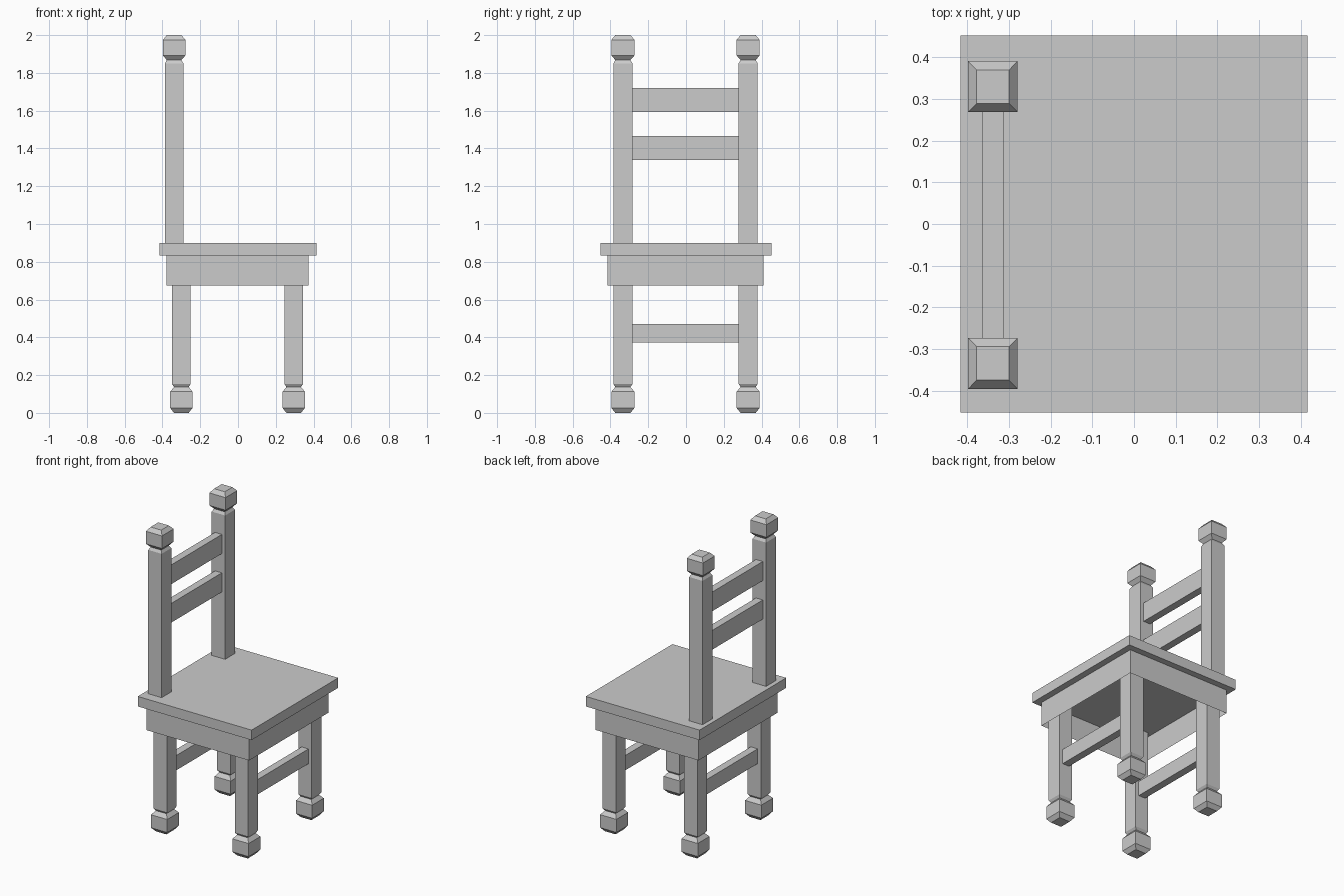
import bpy, bmesh

if "Cube" in bpy.data.objects:
    bpy.data.objects.remove(bpy.data.objects["Cube"])

BACK_LEG_X, FRONT_LEG_X, POST_X = -0.30, 0.295, -0.338


def finish(name, bm):
    bmesh.ops.recalc_face_normals(bm, faces=bm.faces)
    mesh = bpy.data.meshes.new(name)
    bm.to_mesh(mesh)
    bm.free()
    obj = bpy.data.objects.new(name, mesh)
    bpy.context.collection.objects.link(obj)
    return obj


def box(name, x0, x1, y0, y1, z0, z1, open_bottom=False):
    bm = bmesh.new()
    bmesh.ops.create_cube(bm, size=1)
    if open_bottom:
        bottom = [f for f in bm.faces if f.calc_center_median().z < -0.4]
        bmesh.ops.delete(bm, geom=bottom, context='FACES_ONLY')
    for v in bm.verts:
        v.co.x = x1 if v.co.x > 0 else x0
        v.co.y = y1 if v.co.y > 0 else y0
        v.co.z = z1 if v.co.z > 0 else z0
    return finish(name, bm)


def turned_post(name, x, y, profile):
    """Stack square sections (half width, z) into one closed post."""
    bm = bmesh.new()
    rings = []
    for r, z in profile:
        rings.append([bm.verts.new((x + sx * r * 0.97, y + sy * r, z))
                      for sx, sy in ((-1, -1), (1, -1), (1, 1), (-1, 1))])
    for a, b in zip(rings, rings[1:]):
        for i in range(4):
            j = (i + 1) % 4
            bm.faces.new((a[i], a[j], b[j], b[i]))
    bm.faces.new(rings[0])
    bm.faces.new(rings[-1])
    return finish(name, bm)


# Chamfered block, pinched neck, then straight shaft
knob = [(0.040, 0.0), (0.061, 0.026), (0.061, 0.112), (0.040, 0.137), (0.0505, 0.153)]
leg_profile = knob + [(0.0505, 0.834)]
post_profile = [(0.0505, 0.90)] + [(r, 2 - z * 0.965) for r, z in reversed(knob)]
post_profile[1:3] = [(0.0505, 1.85), (0.040, 1.868)]

# Seat and hollow apron
box("seat", -0.416, 0.416, -0.452, 0.452, 0.834, 0.90)
box("apron", -0.379, 0.373, -0.416, 0.410, 0.674, 0.834, open_bottom=True)

# Legs and back posts
for side, y in (("right", -0.334), ("left", 0.329)):
    turned_post("front_leg_" + side, FRONT_LEG_X, y, leg_profile)
    turned_post("back_leg_" + side, BACK_LEG_X, y, leg_profile)
    turned_post("back_post_" + side, POST_X, y, post_profile)

# Stretchers and back slats
for name, x, z0, z1 in (("front_stretcher", FRONT_LEG_X, 0.373, 0.471),
                        ("back_stretcher", BACK_LEG_X, 0.373, 0.471),
                        ("lower_slat", POST_X, 1.338, 1.465),
                        ("upper_slat", POST_X, 1.592, 1.719)):
    box(name, x - 0.025, x + 0.025, -0.286, 0.281, z0, z1)
